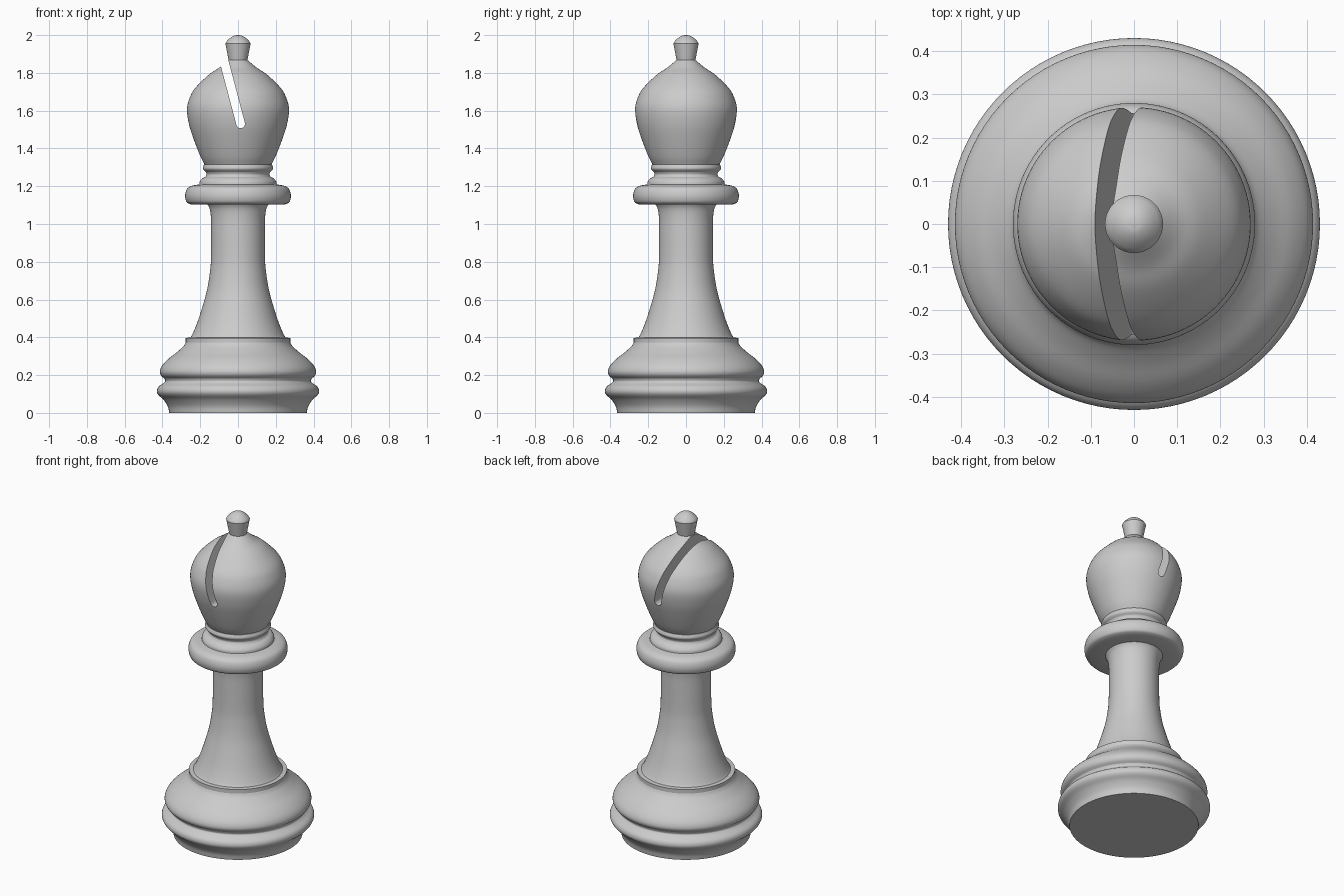
import bpy
import bmesh
from math import radians, sin, cos, pi
from mathutils import Vector, Matrix

SIDES = 96

default_cube = bpy.data.objects.get("Cube")
if default_cube:
    bpy.data.objects.remove(default_cube, do_unlink=True)

grey = bpy.data.materials.new("plain_grey")
grey.use_nodes = True
grey.diffuse_color = (0.6, 0.6, 0.6, 1)
grey.node_tree.nodes["Principled BSDF"].inputs["Base Color"].default_value = grey.diffuse_color


def smooth_run(points, steps=5):
    """Pass a smooth curve through (radius, height) points."""
    pts = [Vector(p) for p in points]
    if len(pts) < 3:
        return pts
    padded = [2 * pts[0] - pts[1]] + pts + [2 * pts[-1] - pts[-2]]
    curve = []
    for a, b, c, d in zip(padded, padded[1:], padded[2:], padded[3:]):
        for i in range(steps):
            t = i / steps
            curve.append(0.5 * (2 * b + (c - a) * t + (2 * a - 5 * b + 4 * c - d) * t ** 2
                                + (3 * b - a - 3 * c + d) * t ** 3))
    return curve + [pts[-1]]


def make_object(name, bm):
    bmesh.ops.recalc_face_normals(bm, faces=bm.faces)
    mesh = bpy.data.meshes.new(name)
    bm.to_mesh(mesh)
    bm.free()
    mesh.materials.append(grey)
    obj = bpy.data.objects.new(name, mesh)
    bpy.context.collection.objects.link(obj)
    return obj


def activate(obj):
    bpy.ops.object.select_all(action='DESELECT')
    obj.select_set(True)
    bpy.context.view_layer.objects.active = obj


def lathe(name, *runs):
    """Turn smooth runs, joined by hard corners, into a closed solid."""
    profile = [p for run in runs for p in smooth_run(run)]
    profile = [Vector((0, profile[0].y))] + profile + [Vector((0, profile[-1].y))]
    bm = bmesh.new()
    verts = [bm.verts.new((max(p.x, 0), 0, p.y)) for p in profile]
    edges = [bm.edges.new(pair) for pair in zip(verts, verts[1:])]
    bmesh.ops.spin(bm, geom=verts + edges, cent=(0, 0, 0), axis=(0, 0, 1),
                   angle=2 * pi, steps=SIDES)
    bmesh.ops.remove_doubles(bm, verts=bm.verts, dist=0.0001)
    return make_object(name, bm)


# Base: foot moulding, groove, rounded drum and lip
base = lathe(
    "base",
    [(.364, 0), (.372, .035), (.395, .07), (.422, .095), (.43, .115), (.422, .137), (.395, .157)],
    [(.395, .157), (.386, .168), (.39, .182)],
    [(.39, .182), (.408, .198), (.414, .22), (.402, .25), (.37, .285), (.325, .32), (.29, .352), (.277, .372)],
    [(.277, .372), (.277, .397)],
    [(.277, .397), (.24, .40)])

# Stem: flared column
stem = lathe(
    "stem",
    [(.262, .39), (.245, .41), (.215, .48), (.183, .58), (.162, .66), (.148, .75), (.143, .82),
     (.142, .95), (.143, 1.03), (.15, 1.08), (.165, 1.11)])

# Collar: wide ring, step and small neck bead
collar = lathe(
    "collar",
    [(.15, 1.104), (.25, 1.104)],
    [(.25, 1.104), (.272, 1.116), (.28, 1.15), (.27, 1.185), (.245, 1.202), (.205, 1.21)],
    [(.205, 1.21), (.202, 1.225), (.19, 1.24), (.172, 1.25)],
    [(.172, 1.25), (.166, 1.262), (.17, 1.275)],
    [(.17, 1.275), (.183, 1.287), (.186, 1.298), (.18, 1.315)])

# Head: teardrop with a slanted slot
head = lathe(
    "head",
    [(.176, 1.314), (.2, 1.36), (.235, 1.45), (.26, 1.53), (.27, 1.61), (.253, 1.675),
     (.222, 1.725), (.155, 1.79), (.1, 1.827), (.05, 1.868)])

# Round-bottomed slot cutter
radius, length = .023, .6
outline = [(radius * cos(a), radius * sin(a)) for a in (pi + pi * i / 12 for i in range(13))]
outline += [(radius, length), (-radius, length)]
bm = bmesh.new()
face = bm.faces.new([bm.verts.new((x, -.5, z)) for x, z in outline])
extruded = bmesh.ops.extrude_face_region(bm, geom=[face])["geom"]
bmesh.ops.translate(bm, vec=(0, 1, 0),
                    verts=[v for v in extruded if isinstance(v, bmesh.types.BMVert)])
bm.transform(Matrix.Translation((.014, 0, 1.53)) @ Matrix.Rotation(radians(-14.8), 4, 'Y'))
cutter = make_object("slot_cutter", bm)
cutter.hide_render = True

slot = head.modifiers.new("slot", 'BOOLEAN')
slot.operation = 'DIFFERENCE'
slot.solver = 'EXACT'
slot.object = cutter
activate(head)
bpy.ops.object.modifier_apply(modifier=slot.name)
bpy.data.objects.remove(cutter, do_unlink=True)

# Finial: tapered button with a domed top
finial = lathe(
    "finial",
    [(.049, 1.864), (.067, 1.955)],
    [(.067, 1.955), (.058, 1.969), (.04, 1.986), (.02, 1.997), (0, 2)])

for part in (base, stem, collar, head, finial):
    activate(part)
    bpy.ops.object.shade_smooth_by_angle(angle=radians(30))
